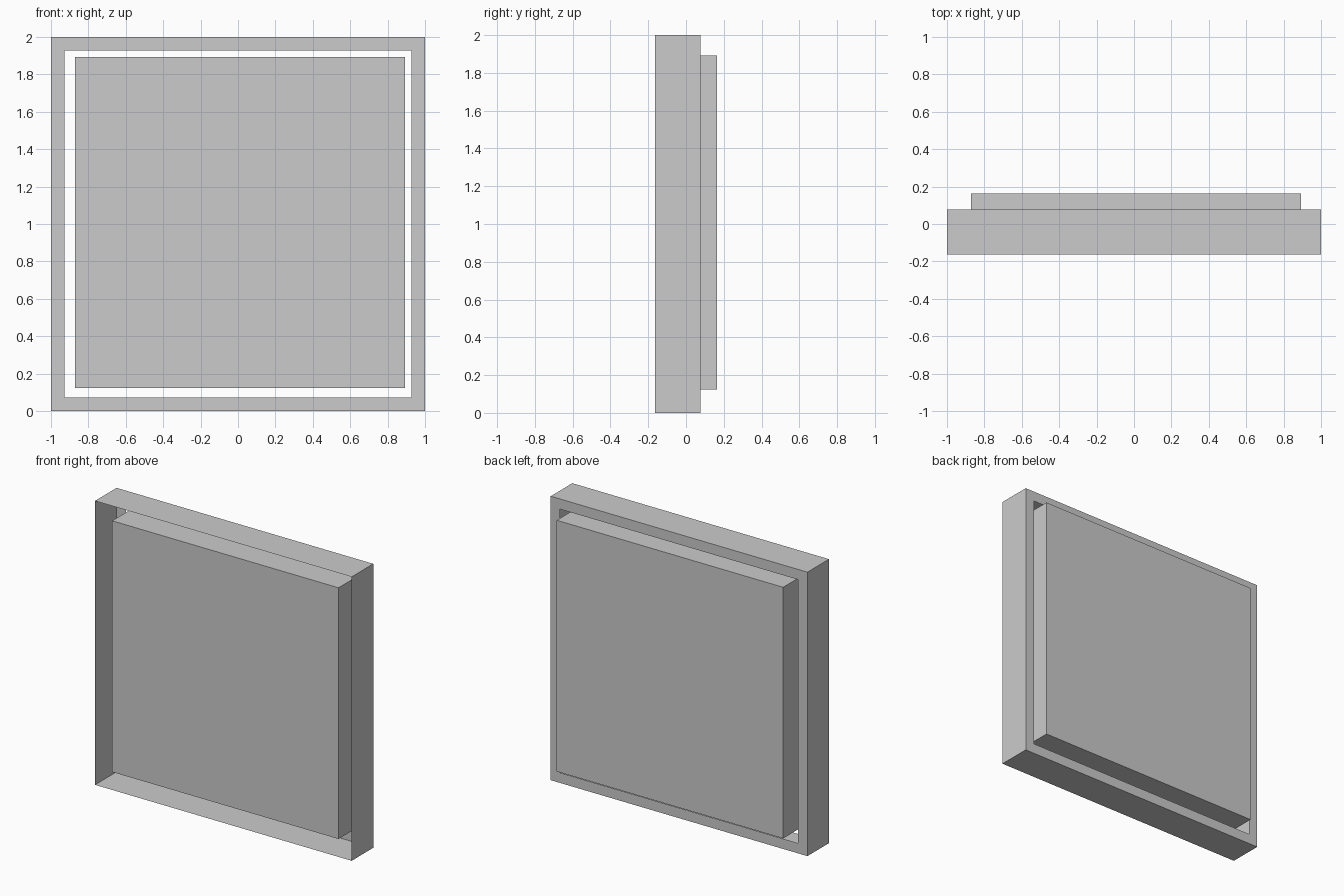
import bpy
import bmesh

if "Cube" in bpy.data.objects:
    bpy.data.objects.remove(bpy.data.objects["Cube"])


def make_object(name, bm):
    mesh = bpy.data.meshes.new(name)
    bm.to_mesh(mesh)
    bm.free()
    obj = bpy.data.objects.new(name, mesh)
    bpy.context.collection.objects.link(obj)
    return obj


def rect(bm, x0, x1, z0, z1, y):
    return [bm.verts.new((x, y, z)) for x, z in ((x0, z0), (x1, z0), (x1, z1), (x0, z1))]


def bridge(bm, a, b):
    for i in range(4):
        j = (i + 1) % 4
        bm.faces.new((a[i], a[j], b[j], b[i]))


FRONT, LIP, BACK = -0.163, 0.077, 0.163

# Thin sheet frame: open at the front, with a flat rim around the back opening
bm = bmesh.new()
front = rect(bm, -1, 1, 0, 2, FRONT)
back = rect(bm, -1, 1, 0, 2, LIP)
opening = rect(bm, -0.928, 0.928, 0.072, 1.928, LIP)
bridge(bm, front, back)
bridge(bm, back, opening)
make_object("outer_frame", bm)

# Solid panel sitting loosely in the opening and protruding at the back
bm = bmesh.new()
near = rect(bm, -0.871, 0.893, 0.123, 1.892, -0.157)
far = rect(bm, -0.871, 0.893, 0.123, 1.892, BACK)
bridge(bm, near, far)
bm.faces.new(near)
bm.faces.new(far)
bmesh.ops.recalc_face_normals(bm, faces=bm.faces[:])
make_object("inner_panel", bm)
